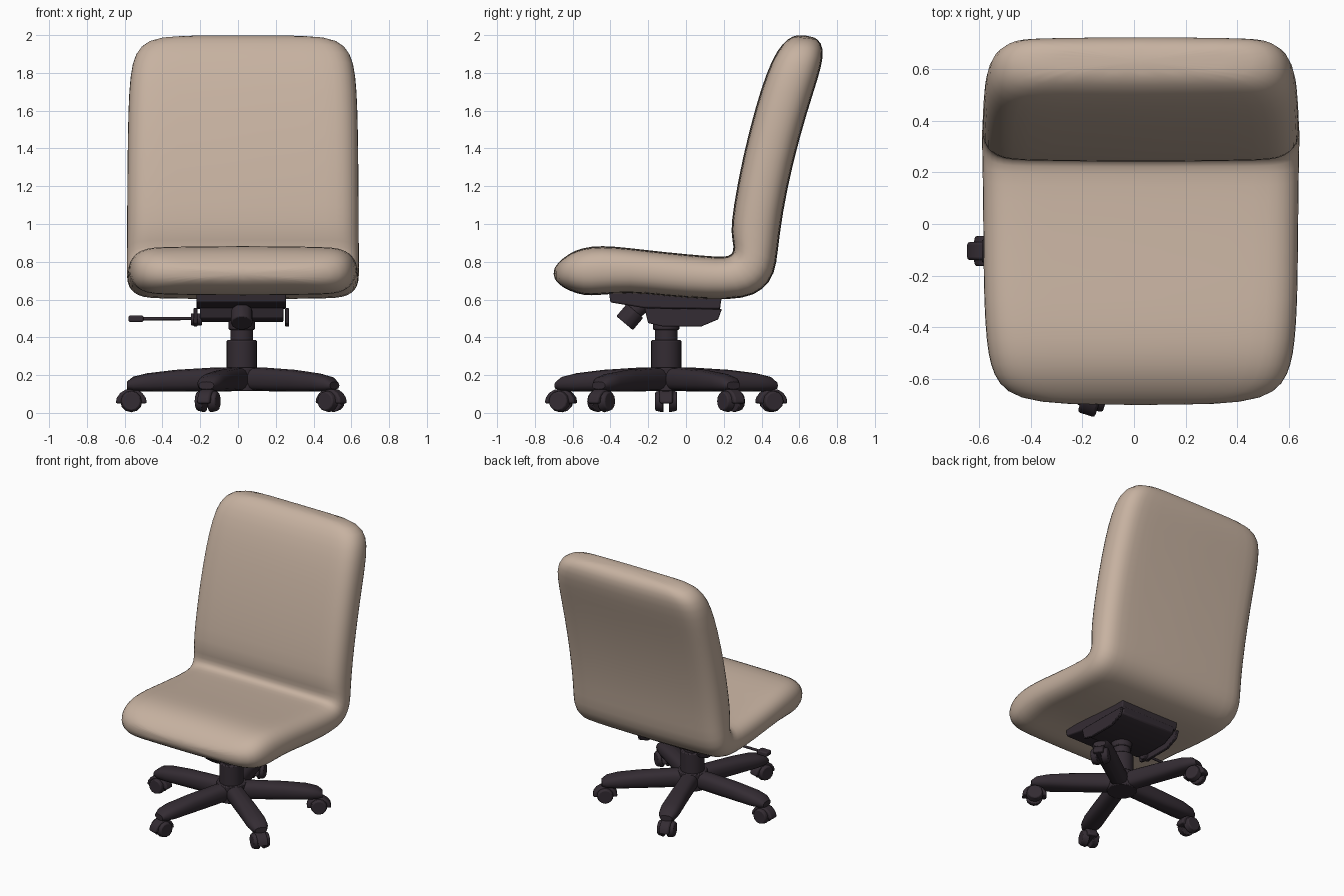
import bpy, bmesh, math
from mathutils import Matrix, Vector

cube = bpy.data.objects.get("Cube")
if cube:
    bpy.data.objects.remove(cube, do_unlink=True)


def material(name, colour):
    m = bpy.data.materials.new(name)
    m.use_nodes = True
    m.diffuse_color = colour
    m.node_tree.nodes["Principled BSDF"].inputs["Base Color"].default_value = colour
    return m


FABRIC = material("beige fabric", (0.57, 0.445, 0.355, 1))
PLASTIC = material("dark plastic", (0.034, 0.025, 0.033, 1))
CX, CY = 0.02, -0.105            # column axis


def finish(bm, name, mat, matrix=Matrix(), angle=40, bevel=0, subsurf=0):
    bmesh.ops.recalc_face_normals(bm, faces=bm.faces)
    me = bpy.data.meshes.new(name)
    bm.to_mesh(me)
    bm.free()
    ob = bpy.data.objects.new(name, me)
    bpy.context.collection.objects.link(ob)
    me.materials.append(mat)
    ob.matrix_world = matrix
    if bevel:
        mod = ob.modifiers.new("bevel", "BEVEL")
        mod.width, mod.segments = bevel, 2
    if subsurf:
        mod = ob.modifiers.new("smooth", "SUBSURF")
        mod.levels = mod.render_levels = subsurf
    bpy.ops.object.select_all(action="DESELECT")
    ob.select_set(True)
    bpy.context.view_layer.objects.active = ob
    bpy.ops.object.shade_smooth_by_angle(angle=math.radians(angle))
    return ob


def cushion_loft(name, stations, edge, mat, matrix, crown=0.96, **kw):
    """Sweep a soft-edged section; station = upper y, z, lower y, z, half width."""
    bm = bmesh.new()
    rings = []
    for uy, uz, ly, lz, w in stations:
        r = min(edge, w * 0.8)
        half = [(0, -1), ((w - r) / 2, -0.5 - crown / 2)]
        for k in range(9):
            a = math.pi * (k / 8 - 0.5)
            s = math.copysign(abs(math.sin(a)) ** 0.85, a)
            half.append((w - r + r * max(math.cos(a), 0) ** 0.85, s * crown))
        half += [((w - r) / 2, 0.5 + crown / 2), (0, 1)]
        ring = half + [(-x, t) for x, t in half[-2:0:-1]]
        up, low = Vector((0, uy, uz)), Vector((0, ly, lz))
        mid, h = (up + low) / 2, (up - low) / 2
        rings.append([bm.verts.new(mid + h * t + Vector((x, 0, 0))) for x, t in ring])
    for a, b in zip(rings, rings[1:]):
        for i in range(len(a)):
            j = (i + 1) % len(a)
            bm.faces.new((a[i], a[j], b[j], b[i]))
    bm.faces.new(rings[0])
    bm.faces.new(rings[-1])
    return finish(bm, name, mat, matrix, **kw)


def cylinder(name, start, end, r1, r2=None, sides=20, bevel=0.006, matrix=Matrix()):
    start, end = Vector(start), Vector(end)
    d = end - start
    bm = bmesh.new()
    bmesh.ops.create_cone(bm, cap_ends=True, segments=sides, radius1=r1,
                          radius2=r1 if r2 is None else r2, depth=d.length)
    place = Matrix.Translation((start + end) / 2) @ d.to_track_quat("Z", "Y").to_matrix().to_4x4()
    return finish(bm, name, PLASTIC, matrix @ place, bevel=bevel)


def prism(name, outline, x0, x1, bevel=0.008, matrix=Matrix()):
    """Extrude a y-z outline along x."""
    bm = bmesh.new()
    face = bm.faces.new([bm.verts.new((x0, y, z)) for y, z in outline])
    out = bmesh.ops.extrude_face_region(bm, geom=[face])
    verts = [v for v in out["geom"] if isinstance(v, bmesh.types.BMVert)]
    bmesh.ops.translate(bm, verts=verts, vec=(x1 - x0, 0, 0))
    return finish(bm, name, PLASTIC, matrix, bevel=bevel)


# Seat and backrest: one continuous padded shell
cushion_loft("seat_and_backrest", [
    (-0.703, 0.755, -0.70, 0.715, 0.30),
    (-0.68, 0.795, -0.675, 0.68, 0.48),
    (-0.62, 0.845, -0.62, 0.645, 0.555),
    (-0.55, 0.875, -0.54, 0.62, 0.585),
    (-0.45, 0.888, -0.47, 0.622, 0.60),
    (-0.30, 0.874, -0.30, 0.638, 0.61),
    (-0.10, 0.850, -0.10, 0.615, 0.612),
    (0.10, 0.832, 0.12, 0.598, 0.614),
    (0.20, 0.825, 0.31, 0.602, 0.616),
    (0.245, 0.835, 0.41, 0.65, 0.618),
    (0.255, 0.88, 0.472, 0.735, 0.618),
    (0.235, 0.95, 0.487, 0.86, 0.616),
    (0.248, 1.08, 0.51, 1.05, 0.616),
    (0.30, 1.36, 0.565, 1.32, 0.614),
    (0.37, 1.63, 0.64, 1.59, 0.61),
    (0.425, 1.80, 0.703, 1.78, 0.60),
    (0.48, 1.92, 0.73, 1.89, 0.575),
    (0.54, 1.985, 0.72, 1.96, 0.51),
    (0.59, 2.002, 0.675, 1.995, 0.38),
], 0.15, FABRIC, Matrix.Translation((0.026, 0, 0)), angle=80, subsurf=1)

# Tilt mechanism under the seat
prism("seat_plate", [(-0.41, 0.65), (-0.40, 0.585), (-0.22, 0.555), (0.18, 0.55),
                     (0.19, 0.62)], -0.22, 0.255)
prism("tilt_housing", [(-0.22, 0.57), (-0.20, 0.50), (-0.10, 0.48), (0.08, 0.48),
                       (0.17, 0.52), (0.185, 0.57)], -0.20, 0.24)
for side, x in (("right", -0.235), ("left", 0.25)):
    prism(side + "_flange", [(-0.22, 0.555), (-0.20, 0.475), (-0.12, 0.457), (0.08, 0.457),
                             (0.17, 0.495), (0.19, 0.55)], x, x + 0.02, 0.004)
cylinder("tension_knob", (CX, -0.23, 0.575), (CX, -0.30, 0.515), 0.045)
cylinder("tension_grip", (CX, -0.27, 0.54), (CX, -0.325, 0.475), 0.058, sides=12)
cylinder("lever_boss", (-0.19, -0.14, 0.495), (-0.25, -0.14, 0.495), 0.032)
cylinder("lever_rod", (-0.22, -0.14, 0.50), (-0.52, -0.14, 0.498), 0.009, sides=10, bevel=0)
prism("lever_paddle", [(-0.17, 0.482), (-0.11, 0.482), (-0.11, 0.515), (-0.17, 0.515)],
      -0.58, -0.50)

# Gas column, stacked from the hub up
for name, z0, z1, r in (("hub", 0.115, 0.24, 0.10), ("column_sleeve", 0.22, 0.385, 0.08),
                        ("column_piston", 0.37, 0.50, 0.06), ("column_collar", 0.44, 0.49, 0.07)):
    cylinder(name, (CX, CY, z0), (CX, CY, z1), r, sides=24)

# Five legs, each ending in a twin-wheel caster; local y points outward
WHEEL_R, REACH = 0.06, 0.585
hood = [(REACH + 0.083 * math.cos(a), 0.05 + 0.078 * math.sin(a))
        for a in (math.pi * k / 8 for k in range(9))]
for i in range(5):
    turn = Matrix.Translation((CX, CY, 0)) @ Matrix.Rotation(
        math.radians(90 + 72 * i), 4, "Z")
    tag = str(i + 1)
    cushion_loft("leg_" + tag, [
        (0.0, 0.243, 0.0, 0.12, 0.06),
        (0.15, 0.24, 0.15, 0.115, 0.06),
        (0.35, 0.228, 0.35, 0.112, 0.064),
        (0.50, 0.21, 0.50, 0.112, 0.068),
        (0.575, 0.192, 0.575, 0.115, 0.06),
        (0.608, 0.165, 0.608, 0.125, 0.042),
    ], 0.05, PLASTIC, turn, angle=50)
    prism("caster_hood_" + tag, hood, -0.035, 0.035, 0.01, turn)
    for side in (-1, 1):
        cylinder("caster_wheel_%s_%s" % (tag, "a" if side < 0 else "b"),
                 (side * 0.014, REACH, WHEEL_R + 0.002), (side * 0.058, REACH, WHEEL_R + 0.002),
                 WHEEL_R, 0.05, sides=12, matrix=turn)
